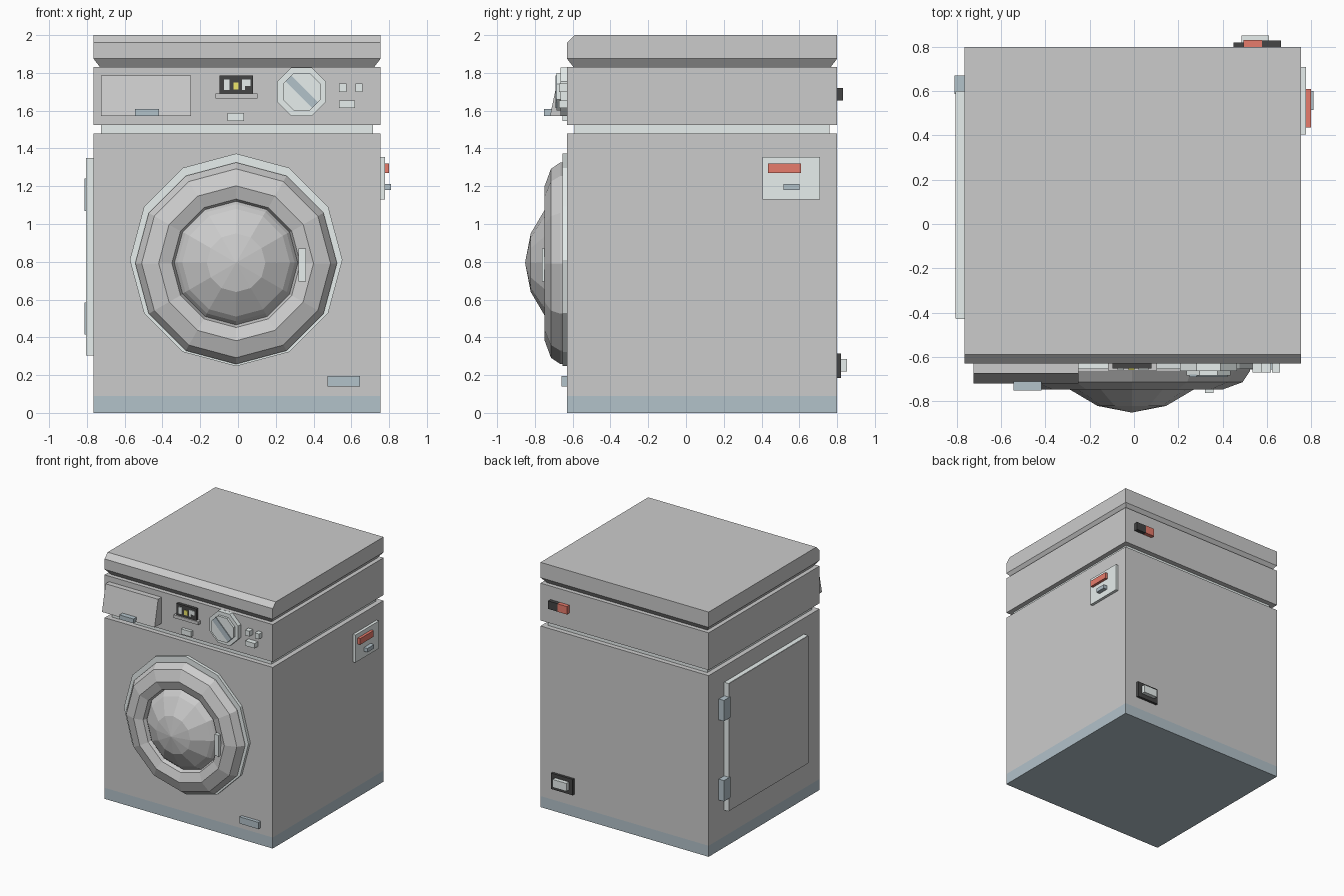
import bpy, bmesh, math

if "Cube" in bpy.data.objects:
    bpy.data.objects.remove(bpy.data.objects["Cube"])


def material(name, r, g, b):
    m = bpy.data.materials.new(name)
    m.diffuse_color = (r, g, b, 1)
    m.use_nodes = True
    m.node_tree.nodes["Principled BSDF"].inputs["Base Color"].default_value = m.diffuse_color
    return m


LIGHT = material("light_trim", 0.80, 0.86, 0.85)
BLUE = material("blue_grey", 0.45, 0.54, 0.59)
DARK = material("dark", 0.06, 0.06, 0.06)
RED = material("red", 0.80, 0.20, 0.15)
YELLOW = material("yellow", 0.85, 0.80, 0.15)


def finish(name, bm, mat=None):
    bmesh.ops.recalc_face_normals(bm, faces=bm.faces)
    me = bpy.data.meshes.new(name)
    bm.to_mesh(me)
    bm.free()
    ob = bpy.data.objects.new(name, me)
    bpy.context.collection.objects.link(ob)
    if mat:
        me.materials.append(mat)
    return ob


def stack(name, levels, mat=None):
    """Loft of rectangles: each level is z, x0, x1, y0, y1."""
    bm = bmesh.new()
    rings = []
    for z, x0, x1, y0, y1 in levels:
        rings.append([bm.verts.new((x, y, z)) for x, y in
                      ((x0, y0), (x1, y0), (x1, y1), (x0, y1))])
    for a, b in zip(rings, rings[1:]):
        for i in range(4):
            j = (i + 1) % 4
            bm.faces.new((a[i], a[j], b[j], b[i]))
    bm.faces.new(rings[0])
    bm.faces.new(rings[-1])
    return finish(name, bm, mat)


def box(name, x0, x1, y0, y1, z0, z1, mat=None):
    return stack(name, [(z0, x0, x1, y0, y1), (z1, x0, x1, y0, y1)], mat)


def lathe(name, cx, cz, profile, sides, mat=None, turn=0.0, closed=False):
    """Revolve (radius, y) points around a front-to-back axis."""
    bm = bmesh.new()
    rings = []
    for r, y in profile:
        if r == 0:
            rings.append([bm.verts.new((cx, y, cz))] * sides)
            continue
        rings.append([bm.verts.new((cx + r * math.sin(turn + math.tau * i / sides), y,
                                    cz + r * math.cos(turn + math.tau * i / sides)))
                      for i in range(sides)])
    pairs = list(zip(rings, rings[1:]))
    if closed:
        pairs.append((rings[-1], rings[0]))
    for a, b in pairs:
        for i in range(sides):
            j = (i + 1) % sides
            bm.faces.new(list(dict.fromkeys((a[i], a[j], b[j], b[i]))))
    if not closed:
        for end in (rings[0], rings[-1]):
            if end[0] is not end[1]:
                bm.faces.new(end)
    return finish(name, bm, mat)


X0, X1, Y0, Y1 = -0.765, 0.755, -0.63, 0.80

# Cabinet: plinth, body, recessed seam, control band, chamfered lid
box("plinth", X0, X1, Y0, Y1, 0, 0.09, BLUE)
box("body", X0, X1, Y0, Y1, 0.09, 1.48)
box("seam", X0 + 0.04, X1 - 0.04, Y0 + 0.04, Y1 - 0.04, 1.48, 1.525, LIGHT)
box("control_band", X0, X1, Y0, Y1, 1.525, 1.83)
stack("lid", [(1.83, X0 + 0.035, X1 - 0.035, Y0 + 0.035, Y1 - 0.035),
              (1.875, X0, X1, Y0, Y1), (1.96, X0, X1, Y0, Y1),
              (2.0, X0, X1, Y0 + 0.04, Y1)])

# Round door: backing plate, bulging ring, glass dome, handle
lathe("door_plate", -0.01, 0.81, [(0.563, -0.63), (0.563, -0.655)], 12, LIGHT)
lathe("door_ring", -0.01, 0.792,
      [(0.534, -0.64), (0.534, -0.665), (0.50, -0.715), (0.41, -0.748),
       (0.34, -0.725), (0.325, -0.69), (0.325, -0.64)], 12, closed=True)
lathe("door_dome", -0.01, 0.795,
      [(0.33, -0.64), (0.33, -0.69), (0.31, -0.72), (0.285, -0.745),
       (0.155, -0.822), (0, -0.852)], 12)
box("door_handle", 0.32, 0.36, -0.763, -0.70, 0.695, 0.87, LIGHT)
box("filter_cover", 0.475, 0.645, -0.658, -0.63, 0.14, 0.195, BLUE)

# Detergent drawer with sloping front
stack("drawer", [(1.572, -0.725, -0.25, -0.72, -0.63), (1.785, -0.725, -0.25, -0.675, -0.63)])
box("drawer_handle", -0.545, -0.418, -0.752, -0.705, 1.572, 1.608, BLUE)

# Display with simple indicator bars
box("display", -0.097, 0.08, -0.653, -0.63, 1.685, 1.785, DARK)
for i, (x0, x1, z0, z1, m) in enumerate([
        (-0.075, -0.045, 1.71, 1.765, LIGHT), (-0.025, 0.003, 1.712, 1.75, YELLOW),
        (0.02, 0.038, 1.71, 1.765, LIGHT), (0.038, 0.066, 1.73, 1.765, LIGHT)]):
    box(f"display_bar_{i}", x0, x1, -0.659, -0.65, z0, z1, m)
box("display_ledge", -0.118, 0.103, -0.662, -0.63, 1.664, 1.69)
box("start_button", -0.055, 0.033, -0.655, -0.63, 1.545, 1.588, LIGHT)

# Octagonal dial with diagonal pointer
lathe("dial_base", 0.337, 1.70, [(0.14, -0.63), (0.14, -0.665)], 8, LIGHT, math.pi / 8)
lathe("dial_knob", 0.337, 1.70, [(0.108, -0.66), (0.108, -0.685)], 8, LIGHT, math.pi / 8)
pointer = box("dial_pointer", -0.10, 0.10, -0.692, -0.68, -0.022, 0.022, BLUE)
pointer.location = (0.337, 0, 1.70)
pointer.rotation_euler = (0, math.pi / 4, 0)

# Small option buttons
for i, (x0, x1, z0, z1) in enumerate([(0.535, 0.575, 1.70, 1.743),
                                      (0.623, 0.66, 1.70, 1.743),
                                      (0.535, 0.62, 1.615, 1.655)]):
    box(f"option_button_{i}", x0, x1, -0.672, -0.63, z0, z1, LIGHT)

# Right side label plate
box("side_plate", X1, 0.778, 0.405, 0.71, 1.13, 1.355, LIGHT)
box("side_red_bar", 0.77, 0.80, 0.435, 0.61, 1.27, 1.32, RED)
box("side_blue_bar", 0.77, 0.81, 0.515, 0.602, 1.18, 1.212, BLUE)

# Left side service panel on two hinges
box("service_panel", -0.804, X0, -0.43, 0.60, 0.305, 1.35, LIGHT)
box("service_panel_face", -0.806, -0.80, -0.428, 0.598, 0.307, 1.348)
for i, z in enumerate((0.50, 1.155)):
    box(f"service_hinge_{i}", -0.812, X0, 0.588, 0.67, z - 0.085, z + 0.085, BLUE)

# Rear fittings: coloured socket and drain outlet
box("rear_socket", 0.578, 0.665, Y1, 0.83, 1.655, 1.72, DARK)
box("rear_socket_red", 0.495, 0.578, Y1, 0.832, 1.655, 1.72, RED)
box("drain_frame", 0.45, 0.645, Y1, 0.82, 0.185, 0.315, DARK)
box("drain_outlet", 0.485, 0.61, 0.81, 0.852, 0.22, 0.285, LIGHT)
